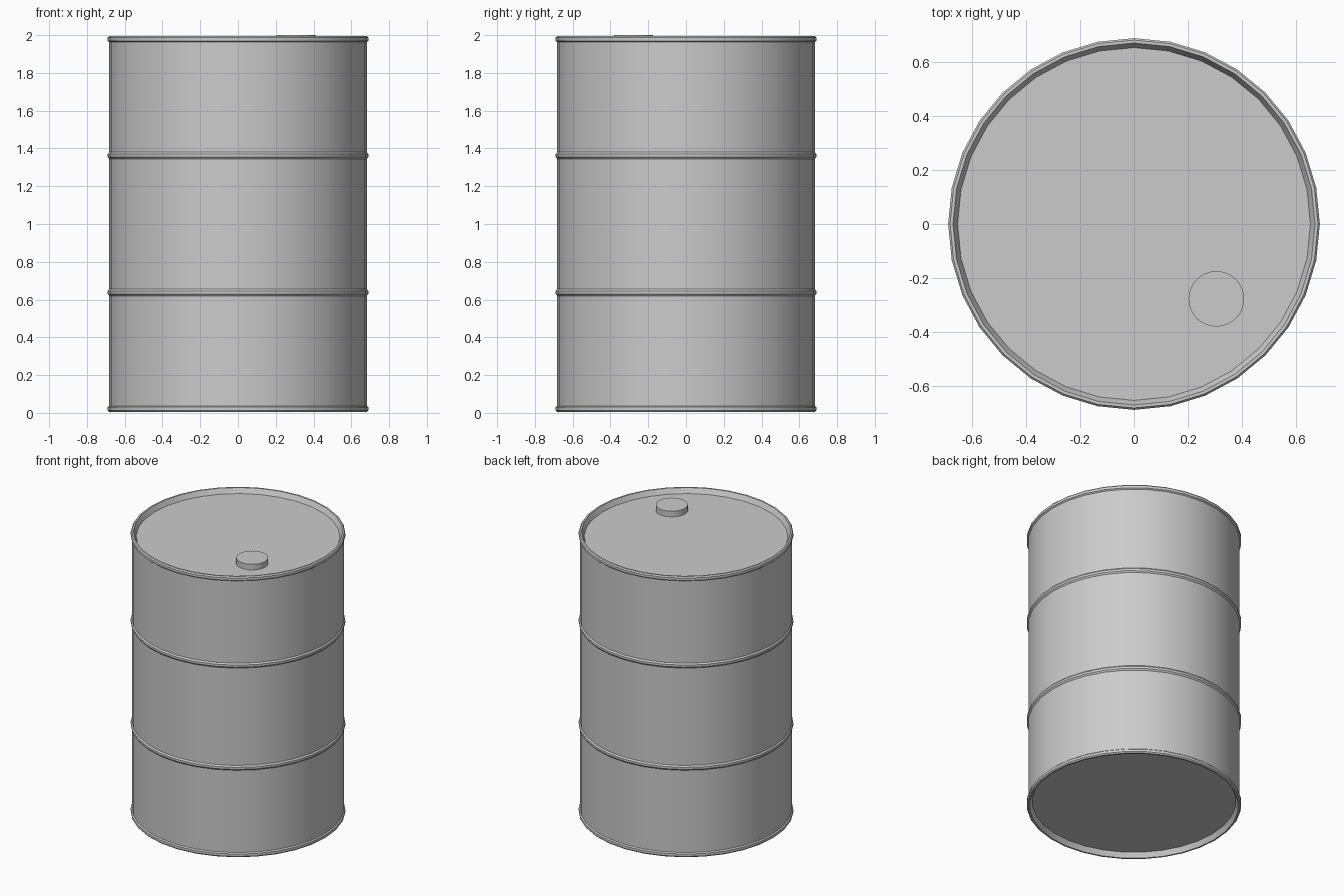
import bpy, bmesh, math

if "Cube" in bpy.data.objects:
    bpy.data.objects.remove(bpy.data.objects["Cube"])

SIDES = 32


def lathe(name, profile, sides, centre=(0, 0)):
    """Revolve (radius, z) points around z; close each end with a flat cap."""
    bm = bmesh.new()
    rings = []
    for r, z in profile:
        rings.append([bm.verts.new((centre[0] + r * math.cos(2 * math.pi * i / sides),
                                    centre[1] + r * math.sin(2 * math.pi * i / sides), z))
                      for i in range(sides)])
    for a, b in zip(rings, rings[1:]):
        for i in range(sides):
            j = (i + 1) % sides
            bm.faces.new((a[i], a[j], b[j], b[i]))
    bm.faces.new(rings[0][::-1])
    bm.faces.new(rings[-1])
    bmesh.ops.recalc_face_normals(bm, faces=bm.faces)
    mesh = bpy.data.meshes.new(name)
    bm.to_mesh(mesh)
    bm.free()
    obj = bpy.data.objects.new(name, mesh)
    bpy.context.collection.objects.link(obj)
    bpy.context.view_layer.objects.active = obj
    obj.select_set(True)
    bpy.ops.object.shade_smooth_by_angle(angle=math.radians(35))
    obj.select_set(False)
    return obj


# Drum wall: lower half profile from recessed base to mid height, then mirrored
BODY, RIM = 0.682, 0.69
half = [(0.655, 0.04), (0.672, 0.005), (0.683, 0.005), (RIM, 0.013), (RIM, 0.03), (BODY, 0.037)]
half += [(BODY, 0.62), (RIM, 0.63), (RIM, 0.645), (BODY, 0.655)]
profile = half + [(r, 2.0 - z) for r, z in reversed(half)]
lathe("drum_body", profile, SIDES)

# Filler cap on the recessed lid
lathe("filler_cap", [(0.103, 1.95), (0.103, 2.0)], 32, (0.306, -0.278))
